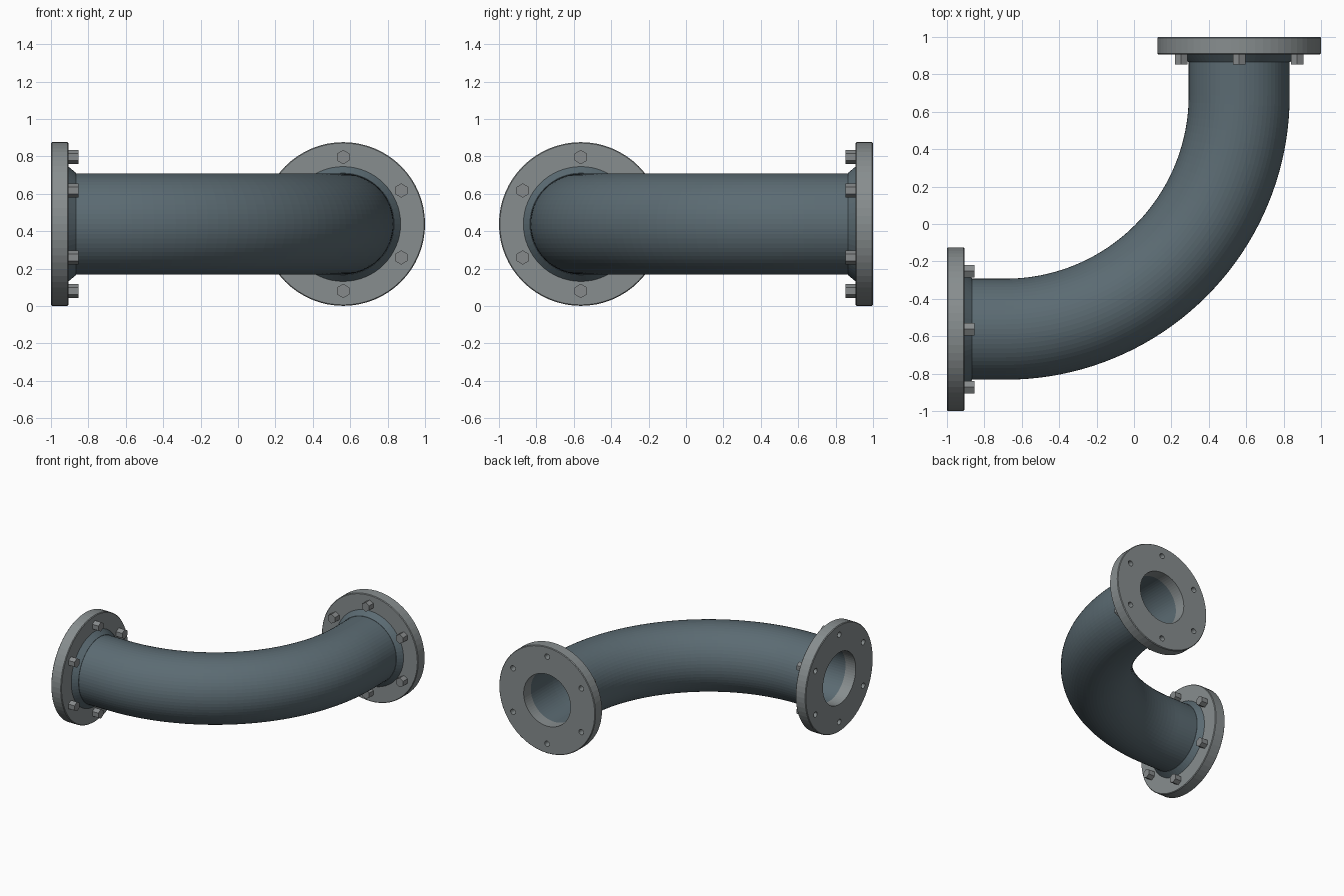
import bpy, bmesh, math
from mathutils import Matrix, Vector

if "Cube" in bpy.data.objects:
    bpy.data.objects.remove(bpy.data.objects["Cube"])

CZ = 0.4385      # height of the pipe axis
C = 0.5625       # offset of both ports from the centre
R_FL, R_PIPE, R_BORE, R_BOLT = 0.4375, 0.27, 0.213, 0.358
T_FL = 0.093     # flange thickness
BEND = 1.25


def material(name, col):
    m = bpy.data.materials.new(name)
    m.diffuse_color = (*col, 1)
    m.use_nodes = True
    m.node_tree.nodes["Principled BSDF"].inputs["Base Color"].default_value = m.diffuse_color
    return m


SLATE = material("slate_pipe", (0.105, 0.147, 0.170))
GREY = material("grey_flange", (0.245, 0.270, 0.275))
STEEL = material("steel_bolt", (0.24, 0.255, 0.26))


def make(name, bm, mat):
    bmesh.ops.remove_doubles(bm, verts=bm.verts, dist=1e-5)
    bmesh.ops.recalc_face_normals(bm, faces=bm.faces)
    me = bpy.data.meshes.new(name)
    bm.to_mesh(me)
    bm.free()
    ob = bpy.data.objects.new(name, me)
    bpy.context.collection.objects.link(ob)
    if mat:
        me.materials.append(mat)
    return ob


def skin(bm, rings, closed):
    """Bridge rings of vertices; closed joins the last ring to the first."""
    n = len(rings[0])
    for i in range(len(rings) if closed else len(rings) - 1):
        a, b = rings[i], rings[(i + 1) % len(rings)]
        for j in range(n):
            k = (j + 1) % n
            bm.faces.new((a[j], a[k], b[k], b[j]))


def lathe(bm, profile, n, frame, closed=True, off=(0, 0)):
    """Spin (radius, height) points round the frame's z axis."""
    rings = []
    for r, h in profile:
        ring = []
        for j in range(n):
            a = math.tau * j / n
            p = Vector((off[0] + r * math.cos(a), off[1] + r * math.sin(a), h))
            ring.append(bm.verts.new(frame @ p))
        rings.append(ring)
    skin(bm, rings, closed)
    if not closed:
        bm.faces.new(rings[0])
        bm.faces.new(rings[-1])


def port_frame(origin, axis):
    up, ax = Vector((0, 0, 1)), Vector(axis)
    m = Matrix((up, ax.cross(up), ax)).transposed().to_4x4()
    m.translation = Vector(origin)
    return m


# Pipe: straight, 90 degree bend, straight, with a hollow bore
c = C - BEND
stations = [((-1 + T_FL, -C), 0)]
for i in range(41):
    t = math.pi / 2 * i / 40
    stations.append(((c + BEND * math.sin(t), -c - BEND * math.cos(t)), t))
stations.append(((C, 1 - T_FL), math.pi / 2))

bm = bmesh.new()
rings = []
for radius, path in ((R_PIPE, stations), (R_BORE, stations[::-1])):
    for (x, y), t in path:
        side = Vector((math.sin(t), -math.cos(t), 0))
        ring = []
        for j in range(64):
            a = math.tau * j / 64
            ring.append(bm.verts.new(Vector((x, y, CZ)) + side * radius * math.cos(a)
                                     + Vector((0, 0, radius * math.sin(a)))))
        rings.append(ring)
skin(bm, rings, True)
make("pipe_bend", bm, SLATE)

ports = {"left": port_frame((-1, -C, CZ), (1, 0, 0)),
         "back": port_frame((C, 1, CZ), (0, -1, 0))}
spots = [(R_BOLT * math.cos(math.tau * k / 6), R_BOLT * math.sin(math.tau * k / 6))
         for k in range(6)]

for side, frame in ports.items():
    # Flange disc with small edge bevels
    b = 0.005
    bm = bmesh.new()
    lathe(bm, [(R_BORE, 0), (R_FL - b, 0), (R_FL, b), (R_FL, T_FL - b),
               (R_FL - b, T_FL), (R_BORE, T_FL)], 64, frame)
    flange = make(side + "_flange", bm, GREY)

    # Bolt holes cut through the flange
    bm = bmesh.new()
    for s in spots:
        lathe(bm, [(0.022, -0.05), (0.022, T_FL + 0.05)], 16, frame, False, s)
    cutter = make(side + "_hole_cutter", bm, None)
    cutter.hide_render = True
    mod = flange.modifiers.new("holes", "BOOLEAN")
    mod.object, mod.operation, mod.solver = cutter, "DIFFERENCE", "EXACT"
    bpy.context.view_layer.objects.active = flange
    bpy.ops.object.modifier_apply(modifier=mod.name)
    bpy.data.objects.remove(cutter)

    # Tapered weld collar
    bm = bmesh.new()
    lathe(bm, [(R_PIPE - 0.01, T_FL), (0.307, T_FL), (R_PIPE + 0.002, T_FL + 0.042),
               (R_PIPE - 0.01, T_FL + 0.042)], 64, frame)
    make(side + "_weld_collar", bm, SLATE)

    # Hexagonal bolt heads
    bm = bmesh.new()
    for s in spots:
        lathe(bm, [(0.038, T_FL), (0.038, T_FL + 0.055)], 6, frame, False, s)
    make(side + "_bolt_heads", bm, STEEL)
